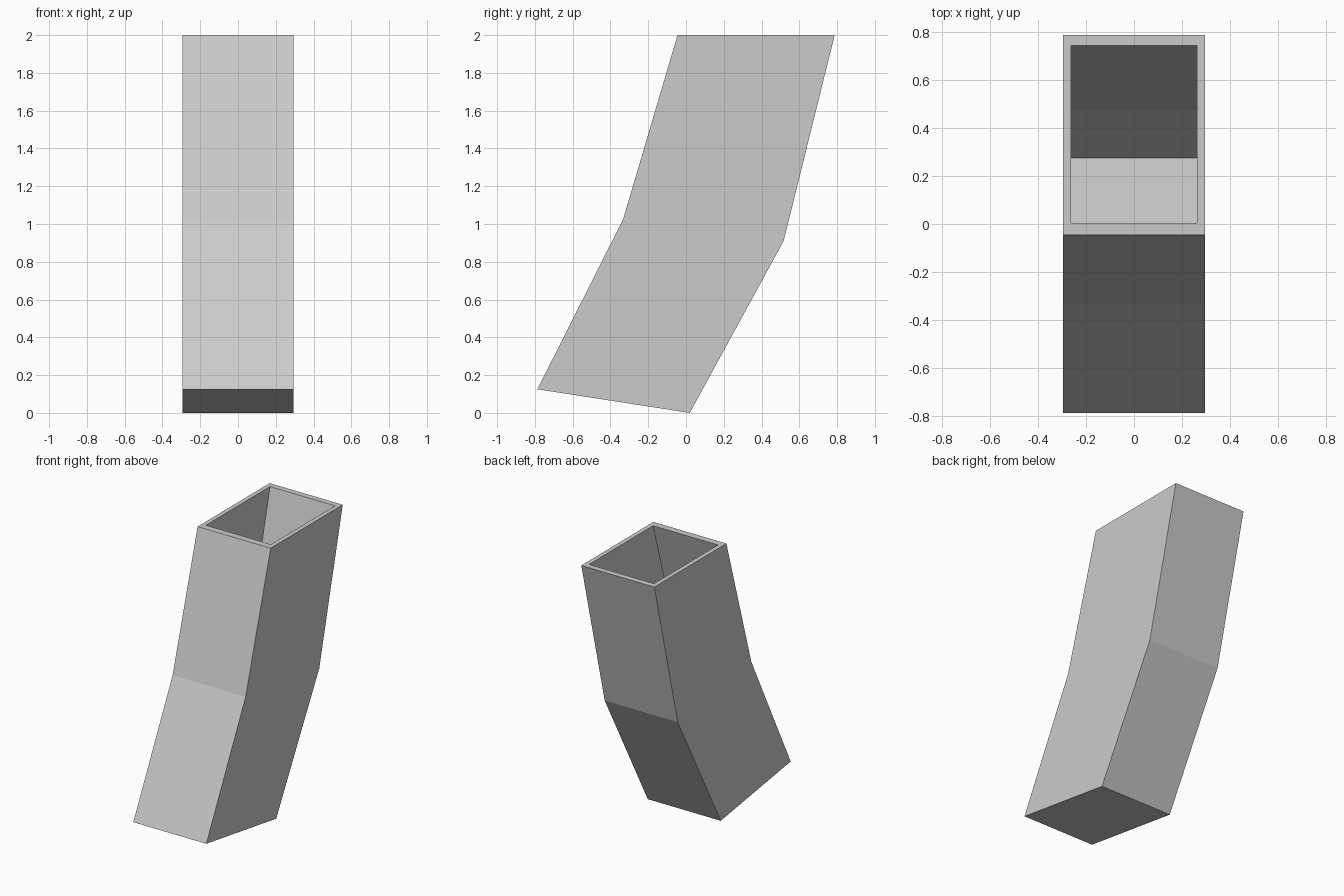
import bpy, bmesh

if "Cube" in bpy.data.objects:
    bpy.data.objects.remove(bpy.data.objects["Cube"])

OUT, INN = 0.295, 0.262  # outer and inner half widths

# Cross-sections from the base, up the outside, over the rim and down the cavity:
# (half width, front y, front z, back y, back z)
SECTIONS = [
    (OUT, -0.787, 0.125, 0.02, 0.0),
    (OUT, -0.333, 1.025, 0.517, 0.91),
    (OUT, -0.045, 2.0, 0.787, 2.0),
    (INN, 0.005, 2.0, 0.744, 2.0),
    (INN, -0.285, 1.025, 0.474, 0.91),
    (INN, -0.476, 0.65, 0.275, 0.545),
]

bm = bmesh.new()
rings = []
for w, fy, fz, by, bz in SECTIONS:
    corners = [(-w, fy, fz), (w, fy, fz), (w, by, bz), (-w, by, bz)]
    rings.append([bm.verts.new(c) for c in corners])

# Walls and rim
for a, b in zip(rings, rings[1:]):
    for i in range(4):
        j = (i + 1) % 4
        bm.faces.new((a[i], a[j], b[j], b[i]))

# Underside and cavity floor
bm.faces.new(rings[0][::-1])
bm.faces.new(rings[-1])
bmesh.ops.recalc_face_normals(bm, faces=bm.faces)

mesh = bpy.data.meshes.new("bent_box_tube")
bm.to_mesh(mesh)
bm.free()
bpy.context.collection.objects.link(bpy.data.objects.new("bent_box_tube", mesh))
